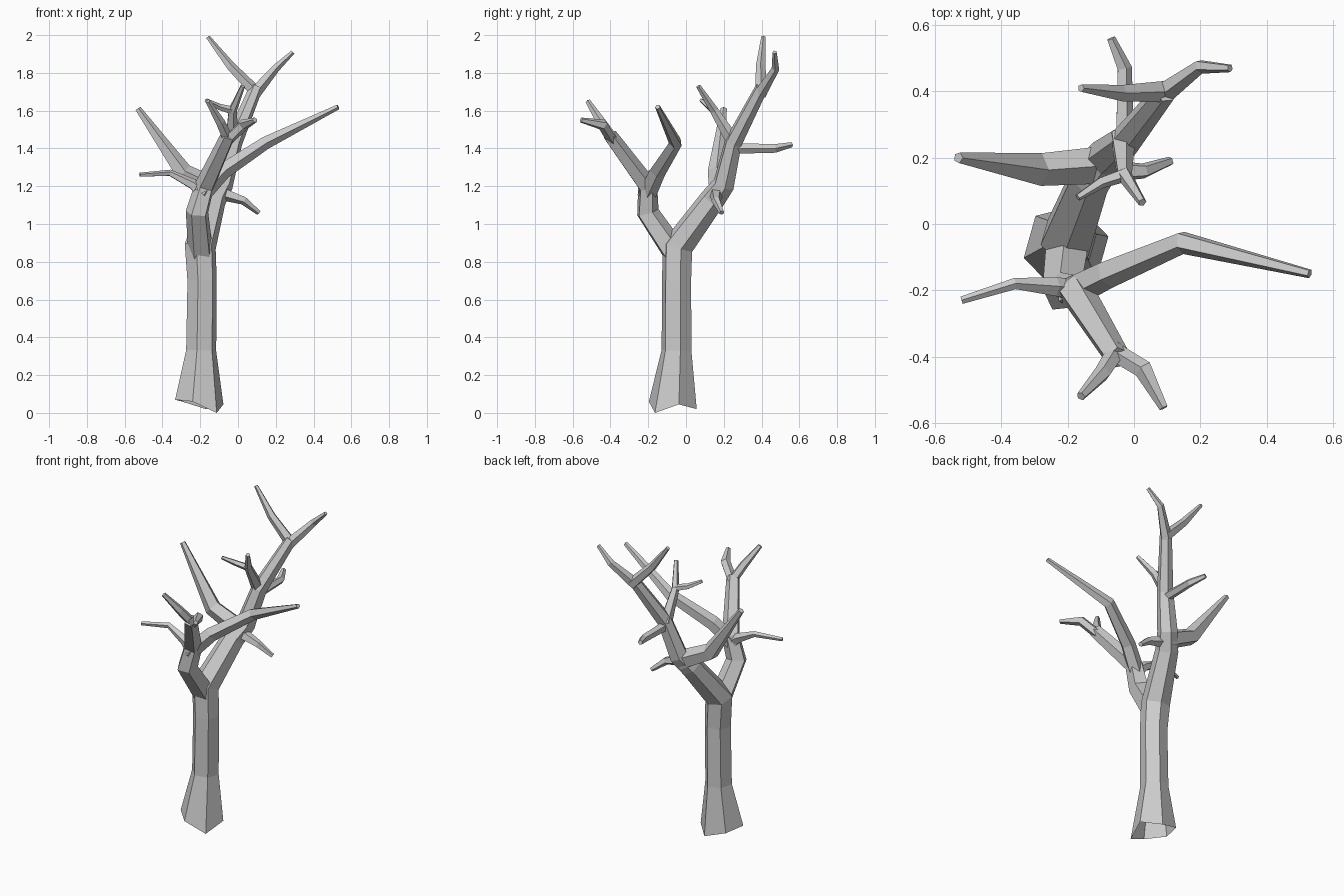
import bpy, bmesh
from math import cos, sin, tau
from mathutils import Vector

cube = bpy.data.objects.get("Cube")
if cube:
    bpy.data.objects.remove(cube, do_unlink=True)

bark = bpy.data.materials.new("grey bark")
bark.use_nodes = True
GREY = (0.6, 0.6, 0.6, 1)
bark.diffuse_color = GREY
bark.node_tree.nodes["Principled BSDF"].inputs["Base Color"].default_value = GREY


def limb(name, path, sides=5, phase=0.0, foot=None):
    """Faceted tapering tube through (x, y, z, radius) points, capped at its tip."""
    pts = [Vector(p[:3]) for p in path]
    bm = bmesh.new()
    rings = []
    axis = Vector((0, 0, 1))
    side = Vector((1, 0, 0))
    for i, p in enumerate(pts):
        ahead = (pts[min(i + 1, len(pts) - 1)] - p).normalized()
        behind = (p - pts[max(i - 1, 0)]).normalized()
        new_axis = (ahead + behind).normalized()
        side = axis.rotation_difference(new_axis) @ side
        axis = new_axis
        up = axis.cross(side)
        ring = []
        for k in range(sides):
            a = tau * k / sides + phase
            ring.append(bm.verts.new(p + path[i][3] * (cos(a) * side + sin(a) * up)))
        rings.append(ring)
    if foot:  # ragged open foot
        for v, z in zip(rings[0], foot):
            v.co.z = z
    for low, high in zip(rings, rings[1:]):
        for k in range(sides):
            n = (k + 1) % sides
            bm.faces.new((low[k], low[n], high[n], high[k]))
    bm.faces.new(rings[-1])
    mesh = bpy.data.meshes.new(name)
    bm.to_mesh(mesh)
    bm.free()
    mesh.materials.append(bark)
    obj = bpy.data.objects.new(name, mesh)
    bpy.context.collection.objects.link(obj)


# Trunk, running on into the rear limb
limb("trunk", [(-.205, -.07, .03, .132), (-.195, -.05, .33, .082), (-.19, -.05, .7, .08),
               (-.2, -.045, .88, .085), (-.13, .14, 1.13, .068), (-.085, .2, 1.21, .06),
               (-.025, .25, 1.43, .048), (.095, .4, 1.72, .035)],
     sides=6, phase=.25, foot=(.045, .02, .06, .07, .06, 0))

# Front limb and its branches
limb("front_limb", [(-.195, -.05, .83, .07), (-.215, -.205, 1.06, .063),
                    (-.175, -.205, 1.2, .055), (-.05, -.405, 1.47, .04)], phase=.4)
limb("front_left_twig", [(-.07, -.38, 1.43, .03), (.03, -.44, 1.525, .03),
                         (.09, -.555, 1.55, .014)])
limb("front_right_twig", [(-.05, -.38, 1.44, .03), (-.095, -.45, 1.54, .026),
                          (-.16, -.52, 1.65, .014)])
limb("long_left_branch", [(-.2, -.21, 1.15, .05), (-.08, -.15, 1.28, .045),
                          (.145, -.055, 1.43, .036), (.53, -.15, 1.62, .014)])
limb("low_right_twig", [(-.17, -.2, 1.15, .035), (-.24, -.19, 1.21, .03),
                        (-.36, -.18, 1.27, .018), (-.52, -.23, 1.26, .012)])

# Branches low on the rear limb
limb("right_branch", [(-.09, .18, 1.17, .06), (-.29, .165, 1.27, .052),
                      (-.53, .2, 1.61, .017)])
limb("drooping_twig", [(-.11, .16, 1.17, .04), (.03, .16, 1.125, .024),
                       (.11, .19, 1.06, .014)])

# Twigs halfway up the rear limb
limb("back_twig", [(-.03, .24, 1.4, .03), (-.03, .47, 1.4, .024), (-.07, .56, 1.42, .014)])
limb("inner_twig", [(-.035, .26, 1.42, .04), (-.03, .15, 1.6, .024), (.025, .065, 1.73, .013)])
limb("inner_side_twig", [(-.025, .15, 1.6, .022), (-.1, .125, 1.62, .018),
                         (-.17, .08, 1.655, .011)])

# Crown fork
limb("crown_right_twig", [(.1, .4, 1.69, .035), (-.04, .395, 1.835, .026),
                          (-.16, .41, 1.99, .012)])
limb("crown_left_twig", [(.085, .39, 1.69, .035), (.2, .475, 1.825, .022),
                         (.29, .47, 1.91, .012)])
